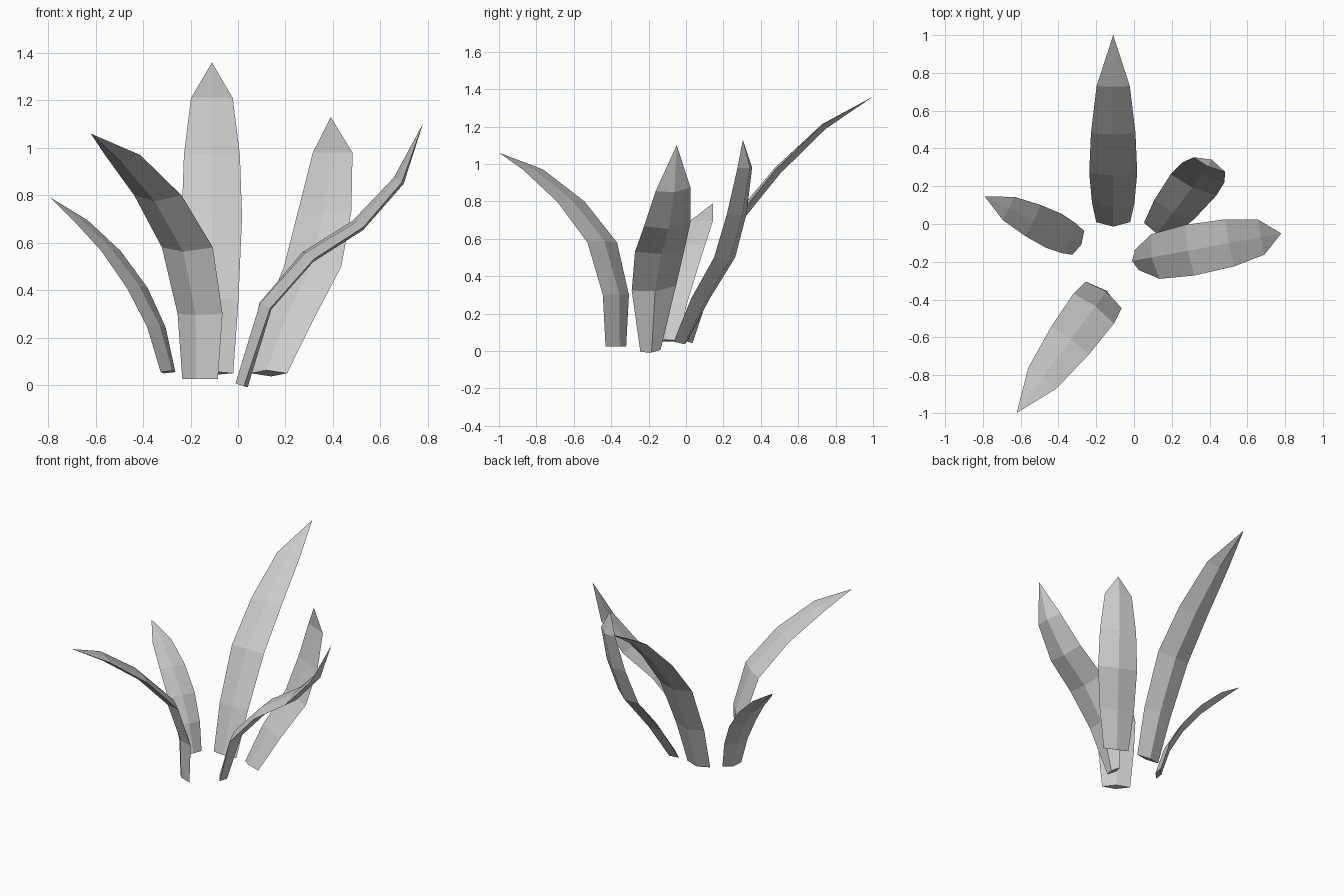
import bpy
import bmesh
from math import cos, sin, radians
from mathutils import Vector

old = bpy.data.objects.get("Cube")
if old:
    bpy.data.objects.remove(old, do_unlink=True)

# Single plain grey for every blade
grey = bpy.data.materials.new("plain_grey")
grey.use_nodes = True
COLOUR = (0.6, 0.6, 0.6, 1)
grey.diffuse_color = COLOUR
grey.node_tree.nodes["Principled BSDF"].inputs["Base Color"].default_value = COLOUR

# Shared cross-section sizes from the first ring to the last one before the tip
HALF_WIDTH = (0.112, 0.127, 0.118, 0.088)
INNER_RIDGE = (0.025, 0.022, 0.016, 0.01, 0.004)
OUTER_KEEL = (0.026, 0.03, 0.032, 0.032, 0.028)


def leaf(name, root, heading, path, scale, base_half, yaw=0, roll=0):
    """Diamond-section blade swept along a path of (reach, height) points."""
    a = radians(heading)
    out = Vector((cos(a), sin(a), 0))
    pts = [Vector((root[0], root[1], 0)) + out * r + Vector((0, 0, z)) for r, z in path]
    s = radians(heading + yaw)
    flat_side = Vector((-sin(s), cos(s), 0))
    side = flat_side * cos(radians(roll)) + Vector((0, 0, sin(radians(roll))))
    halves = [base_half] + [w * scale for w in HALF_WIDTH]

    bm = bmesh.new()
    rings = []
    for i, half in enumerate(halves):
        tangent = (pts[i + 1] - pts[max(i - 1, 0)]).normalized()
        inner = tangent.cross(side).normalized()
        if inner.dot(out) > 0:
            inner.negate()
        offsets = (side * half, inner * INNER_RIDGE[i] * scale,
                   -side * half, -inner * OUTER_KEEL[i] * scale)
        rings.append([bm.verts.new(pts[i] + o) for o in offsets])
    tip = bm.verts.new(pts[-1])

    bm.faces.new(rings[0])
    for low, high in zip(rings, rings[1:]):
        for k in range(4):
            n = (k + 1) % 4
            bm.faces.new((low[k], low[n], high[n], high[k]))
    for k in range(4):
        bm.faces.new((rings[-1][k], rings[-1][(k + 1) % 4], tip))
    bmesh.ops.recalc_face_normals(bm, faces=bm.faces)

    mesh = bpy.data.meshes.new(name)
    bm.to_mesh(mesh)
    bm.free()
    mesh.materials.append(grey)
    obj = bpy.data.objects.new(name, mesh)
    bpy.context.collection.objects.link(obj)


# Five blades fanning out from the middle
leaf("back_leaf", (-0.11, 0.01), 90,
     [(0, 0.05), (0.1, 0.36), (0.26, 0.71), (0.47, 0.97), (0.72, 1.21), (0.99, 1.36)],
     1.0, 0.09)
leaf("front_leaf", (-0.16, -0.375), 233.6,
     [(0, 0.025), (0, 0.3), (0.09, 0.58), (0.3, 0.8), (0.55, 0.97), (0.776, 1.06)],
     1.05, 0.093)
leaf("left_leaf", (0.015, -0.19), 10.4,
     [(0, 0), (0.1, 0.335), (0.285, 0.545), (0.5, 0.68), (0.67, 0.865), (0.777, 1.1)],
     1.08, 0.055, roll=6)
leaf("right_leaf", (-0.295, -0.1), 153.7,
     [(0, 0.055), (0.055, 0.245), (0.145, 0.41), (0.268, 0.565), (0.412, 0.695), (0.552, 0.79)],
     0.78, 0.07)
leaf("back_left_leaf", (0.13, -0.03), 52,
     [(0, 0.05), (0.136, 0.28), (0.3, 0.5), (0.383, 0.735), (0.437, 0.98), (0.424, 1.13)],
     1.05, 0.085, yaw=13)
